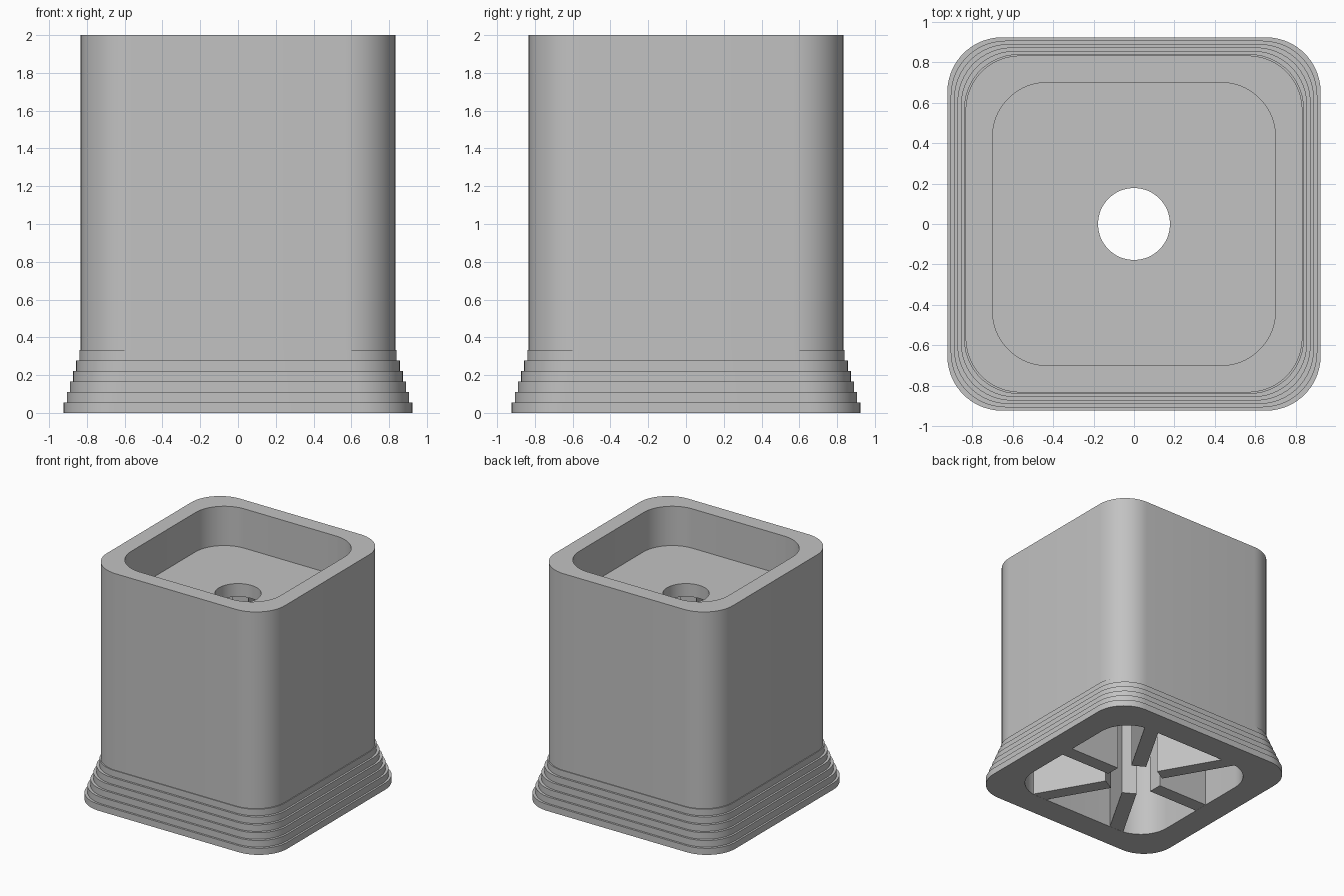
import bpy, bmesh, math
from mathutils import Matrix

cube = bpy.data.objects.get("Cube")
if cube:
    bpy.data.objects.remove(cube, do_unlink=True)

grey = bpy.data.materials.new("plain_grey")
grey.use_nodes = True
GREY = (0.54, 0.54, 0.54, 1)
grey.diffuse_color = GREY
grey.node_tree.nodes["Principled BSDF"].inputs["Base Color"].default_value = GREY

SEG = 14                      # points per rounded corner
RADIUS = 0.27                 # corner radius
STEP = 2 / 36                 # height of one base step
BODY, CAVITY, BORE = 0.833, 0.70, 0.178
FLOOR, CEILING = 2 - 6 * STEP, 2 - 8 * STEP


def rounded_square(bm, half, z):
    verts = []
    for corner in range(4):
        mid = math.radians(45 + 90 * corner)
        offset = (half - RADIUS) * math.sqrt(2)
        for i in range(SEG):
            a = math.radians(90 * (corner + i / (SEG - 1)))
            verts.append(bm.verts.new((offset * math.cos(mid) + RADIUS * math.cos(a),
                                       offset * math.sin(mid) + RADIUS * math.sin(a), z)))
    return verts


def circle(bm, radius, z):
    count = 4 * SEG
    angles = [2 * math.pi * (i + 0.5) / count for i in range(count)]
    return [bm.verts.new((radius * math.cos(a), radius * math.sin(a), z)) for a in angles]


def finish(bm, name):
    bmesh.ops.recalc_face_normals(bm, faces=bm.faces)
    mesh = bpy.data.meshes.new(name)
    bm.to_mesh(mesh)
    bm.free()
    mesh.materials.append(grey)
    obj = bpy.data.objects.new(name, mesh)
    bpy.context.collection.objects.link(obj)
    return obj


# Hollow body: stepped base, wall, top recess, drilled floor, lower cavity
bm = bmesh.new()
rings = []
for i in range(6):
    half = 0.923 - i * 0.0166
    rings += [rounded_square(bm, half, i * STEP), rounded_square(bm, half, (i + 1) * STEP)]
rings += [rounded_square(bm, BODY, 6 * STEP), rounded_square(bm, BODY, 2),
          rounded_square(bm, CAVITY, 2), rounded_square(bm, CAVITY, FLOOR),
          circle(bm, BORE, FLOOR), circle(bm, BORE, CEILING),
          rounded_square(bm, CAVITY, CEILING), rounded_square(bm, CAVITY, 0)]
for a, b in zip(rings, rings[1:] + rings[:1]):
    for i in range(len(a)):
        j = (i + 1) % len(a)
        bm.faces.new((a[i], a[j], b[j], b[i]))
body = finish(bm, "stepped_body")
bpy.ops.object.select_all(action="DESELECT")
body.select_set(True)
bpy.context.view_layer.objects.active = body
bpy.ops.object.shade_smooth_by_angle(angle=math.radians(30))

# Six radial ribs inside the lower cavity
START, WIDTH = 0.22, 0.12
for k in range(6):
    a = math.radians(60 * k)
    end = CAVITY / max(abs(math.cos(a)), abs(math.sin(a))) + 0.05
    bm = bmesh.new()
    place = (Matrix.Rotation(a, 4, "Z")
             @ Matrix.Translation(((START + end) / 2, 0, CEILING / 2 + 0.001))
             @ Matrix.Diagonal((end - START, WIDTH, CEILING, 1)))
    bmesh.ops.create_cube(bm, size=1, matrix=place)
    finish(bm, f"rib_{k + 1}")
